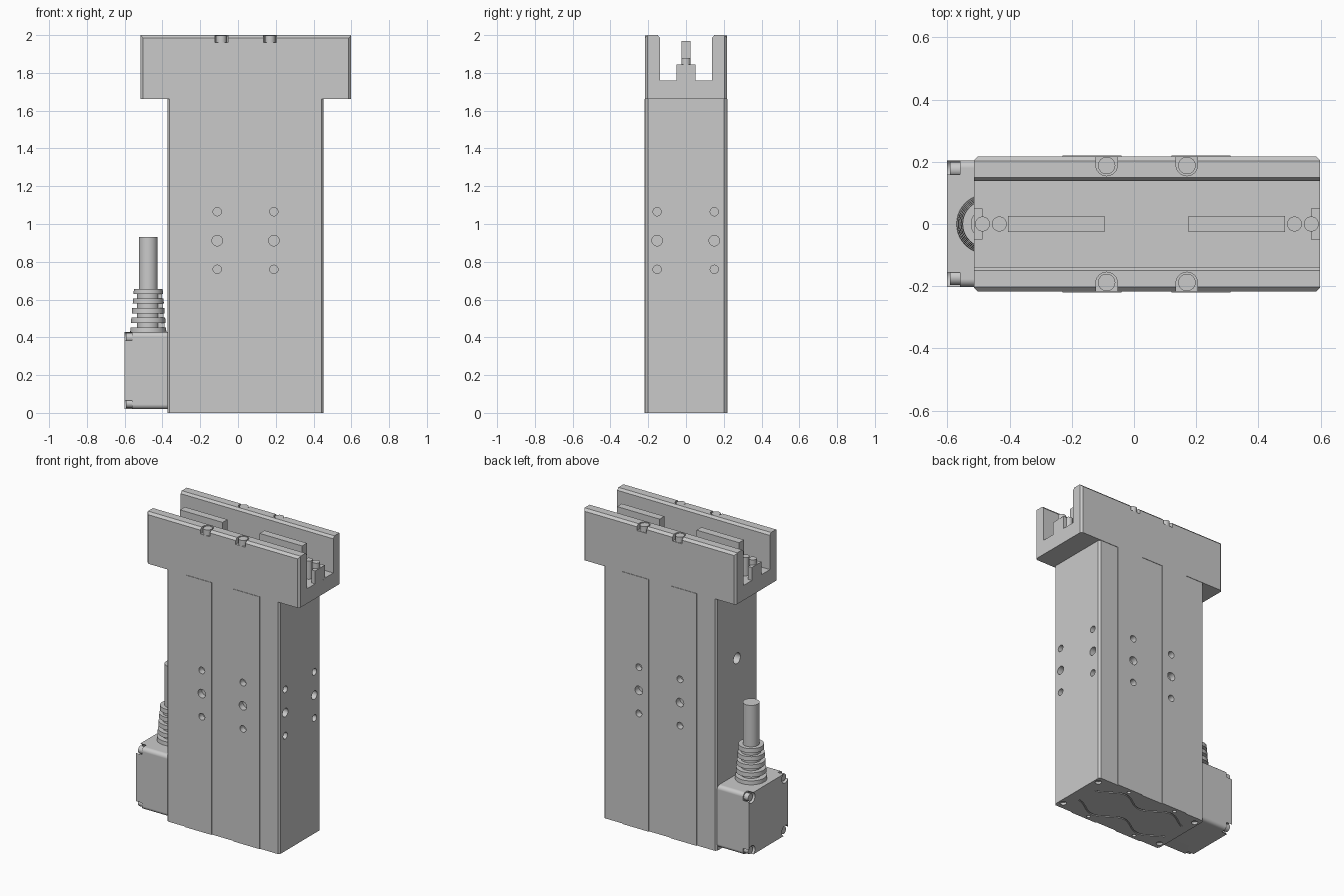
import bpy, bmesh, math
from mathutils import Matrix, Vector

if "Cube" in bpy.data.objects:
    bpy.data.objects.remove(bpy.data.objects["Cube"], do_unlink=True)

grey = bpy.data.materials.new("machined_grey")
grey.use_nodes = True
COLOUR = (0.59, 0.59, 0.59, 1)
grey.diffuse_color = COLOUR
grey.node_tree.nodes["Principled BSDF"].inputs["Base Color"].default_value = COLOUR


def prism(bm, pts, axis, lo, hi):
    """Extrude a closed outline along an axis (outline uses the other two axes in order)."""
    def place(a, b, c):
        return {"x": (c, a, b), "y": (a, c, b), "z": (a, b, c)}[axis]
    low, high = [[bm.verts.new(place(a, b, c)) for a, b in pts] for c in (lo, hi)]
    n = len(pts)
    faces = [bm.faces.new(low[::-1]), bm.faces.new(high)]
    for i in range(n):
        j = (i + 1) % n
        faces.append(bm.faces.new((low[i], low[j], high[j], high[i])))
    for f in faces:
        f.normal_update()
    # Signed volume decides whether the faces point outward
    if sum(f.calc_area() * f.normal.dot(f.verts[0].co) for f in faces) < 0:
        bmesh.ops.reverse_faces(bm, faces=faces)


def box(bm, x, y, z):
    prism(bm, [(x[0], y[0]), (x[1], y[0]), (x[1], y[1]), (x[0], y[1])], "z", *z)


def rod(bm, axis, a, b, r, lo, hi, n=24):
    prism(bm, [(a + r * math.cos(math.tau * i / n), b + r * math.sin(math.tau * i / n))
               for i in range(n)], axis, lo, hi)


def bevel(bm, rule, width, segments=1):
    edges = [e for e in bm.edges if rule(*(v.co for v in e.verts))]
    bmesh.ops.bevel(bm, geom=edges, offset=width, segments=segments, profile=0.5, affect="EDGES")


def finish(name, bm):
    mesh = bpy.data.meshes.new(name)
    bm.to_mesh(mesh)
    bm.free()
    mesh.materials.append(grey)
    ob = bpy.data.objects.new(name, mesh)
    bpy.context.collection.objects.link(ob)
    return ob


def smooth(ob):
    bpy.ops.object.select_all(action="DESELECT")
    ob.select_set(True)
    bpy.context.view_layer.objects.active = ob
    bpy.ops.object.shade_smooth_by_angle(angle=math.radians(35))
    ob.modifiers.new("flat_faces", "WEIGHTED_NORMAL").keep_sharp = True


def height(mesh):
    zs = [v.co.z for v in mesh.vertices]
    return max(zs) - min(zs) if zs else 0


def cut(ob, bm):
    """Subtract the cutter, keeping the first solver result that leaves the part whole."""
    cutter = finish("cutter", bm)
    cutter.hide_render = True
    whole = ob.data
    bpy.context.view_layer.objects.active = ob
    for solver in ("EXACT", "MANIFOLD", "FLOAT"):
        ob.data = whole.copy()
        mod = ob.modifiers.new("cut", "BOOLEAN")
        mod.object, mod.operation, mod.solver = cutter, "DIFFERENCE", solver
        try:
            bpy.ops.object.modifier_apply(modifier=mod.name)
        except RuntimeError:
            ob.modifiers.clear()
        if len(ob.data.polygons) > len(whole.polygons) and height(ob.data) > 0.99 * height(whole):
            break
    else:
        ob.data = whole
    bpy.data.objects.remove(cutter, do_unlink=True)


# Body: extruded profile with chamfered corners and two raised panels per wide side
LEFT, RIGHT, SIDE, PANEL, HEAD_Z = -0.372, 0.452, 0.214, 0.22, 1.662
front = [(LEFT, 0.202), (LEFT + 0.01, SIDE)]
for a, b in ((-0.23, -0.04), (0.12, 0.31)):
    front += [(a, SIDE), (a, PANEL), (b, PANEL), (b, SIDE)]
front += [(RIGHT - 0.01, SIDE), (RIGHT, 0.202)]
bm = bmesh.new()
prism(bm, [(x, -y) for x, y in front] + front[::-1], "z", 0, HEAD_Z)
body = finish("body", bm)

# Mounting holes on three sides, cable-side port
bm = bmesh.new()
for z, r in ((1.065, 0.022), (0.912, 0.028), (0.76, 0.022)):
    for s in (-1, 1):
        for x in (-0.11, 0.19):
            rod(bm, "y", x, z, r, s * 0.18, s * 0.3)
    for y in (-0.153, 0.15):
        rod(bm, "x", y, z, r, 0.41, 0.5)
rod(bm, "x", 0, 1.19, 0.035, -0.45, -0.33)
cut(body, bm)

# Underside: screw holes, then wavy seam grooves
bm = bmesh.new()
for s in (-1, 1):
    for x, y, r in ((-0.34, 0.165, 0.02), (0.42, 0.165, 0.02), (-0.16, 0.19, 0.012), (0.2, 0.19, 0.012)):
        rod(bm, "z", x, s * y, r, -0.02, 0.015)
cut(body, bm)
for s in (-1, 1):
    bm = bmesh.new()
    xs = [-0.31 + 0.68 * i / 40 for i in range(41)]
    wave = [(x, s * (0.11 - 0.04 * math.cos((x - 0.02) * 17.5))) for x in xs]
    prism(bm, wave + [(x, y + s * 0.01) for x, y in wave[::-1]], "z", -0.02, 0.006)
    cut(body, bm)
smooth(body)

# Head: channel profile with chamfered lips
HX0, HX1, HY = -0.515, 0.598, 0.217
lip = [(HY, HEAD_Z), (HY, 1.985), (0.202, 2), (0.15, 2), (0.138, 1.985), (0.138, 1.76)]
bm = bmesh.new()
prism(bm, lip + [(-y, z) for y, z in lip[::-1]], "x", HX0, HX1)
bevel(bm, lambda a, b: abs(a.x - b.x) < 1e-5 and abs(a.y - b.y) < 1e-5
      and abs(a.y) > 0.21 and abs(a.z - b.z) > 0.2, 0.012)
head = finish("head", bm)

# Open-sided pin pockets in the lips
bm = bmesh.new()
for x in (-0.088, 0.17):
    for s in (-1, 1):
        arc = [(x + 0.035 * math.cos(math.pi * i / 12), s * (0.19 - 0.035 * math.sin(math.pi * i / 12)))
               for i in range(13)]
        prism(bm, [(x + 0.035, s * 0.25)] + arc + [(x - 0.035, s * 0.25)], "z", 1.96, 2.05)
cut(head, bm)
smooth(head)

bm = bmesh.new()
for x in (-0.088, 0.17):
    for s in (-1, 1):
        rod(bm, "z", x, s * 0.188, 0.028, 1.955, 1.997)
smooth(finish("lip_pins", bm))

# Channel contents: rails, end stops and posts
bm = bmesh.new()
for a, b in ((-0.405, -0.095), (0.175, 0.485)):
    box(bm, (a, b), (-0.025, 0.025), (1.755, 1.97))
finish("rails", bm)
bm = bmesh.new()
for a, b in ((HX0, -0.487), (0.57, HX1)):
    box(bm, (a, b), (-0.05, 0.05), (1.755, 1.845))
finish("end_stops", bm)
bm = bmesh.new()
for x in (-0.487, -0.433, 0.516, 0.57):
    rod(bm, "z", x, 0, 0.024, 1.755, 1.88)
smooth(finish("posts", bm))

# Connector box with rounded edges and open corner screw pockets
bm = bmesh.new()
box(bm, (-0.602, -0.365), (-0.202, 0.205), (0.02, 0.428))
bevel(bm, lambda a, b: abs(a.x - b.x) > 0.1, 0.025, 5)
connector = finish("connector_box", bm)
corners = [(y, z) for y in (-0.172, 0.175) for z in (0.05, 0.398)]
bm = bmesh.new()
for y, z in corners:
    rod(bm, "x", y, z, 0.034, -0.65, -0.56)
cut(connector, bm)
smooth(connector)
bm = bmesh.new()
for y, z in corners:
    rod(bm, "x", y, z, 0.024, -0.592, -0.555)
smooth(finish("connector_screws", bm))

# Strain relief: tapering rings on a core, joined by alternating bridges
CX = -0.475
profile = []
for i in range(5):
    z = 0.425 + 0.051 * i
    r = 0.096 - 0.0045 * i
    profile += [(0.06, z), (r, z), (r - 0.002, z + 0.028), (0.06, z + 0.028)]
profile = [(0, 0.425)] + profile + [(0, profile[-1][1])]
bm = bmesh.new()
verts = [bm.verts.new((r, 0, z)) for r, z in profile]
edges = [bm.edges.new(p) for p in zip(verts, verts[1:])]
bmesh.ops.spin(bm, geom=verts + edges, axis=(0, 0, 1), cent=(0, 0, 0),
               angle=math.tau, steps=40, use_merge=True)
bmesh.ops.remove_doubles(bm, verts=bm.verts, dist=1e-5)
bmesh.ops.recalc_face_normals(bm, faces=bm.faces)
for i in range(4):
    z = 0.453 + 0.051 * i
    for k in range(2):
        start = len(bm.verts)
        box(bm, (0.05, 0.086 - 0.0045 * i), (-0.03, 0.03), (z - 0.005, z + 0.028))
        bm.verts.ensure_lookup_table()
        turn = Matrix.Rotation(math.pi * k + math.pi / 2 * (i % 2), 3, "Z")
        bmesh.ops.rotate(bm, verts=bm.verts[start:], cent=(0, 0, 0), matrix=turn)
bmesh.ops.translate(bm, verts=bm.verts, vec=Vector((CX, 0, 0)))
smooth(finish("strain_relief", bm))

# Cable stub
bm = bmesh.new()
rod(bm, "z", CX, 0, 0.05, 0.6, 0.93, 32)
smooth(finish("cable", bm))
